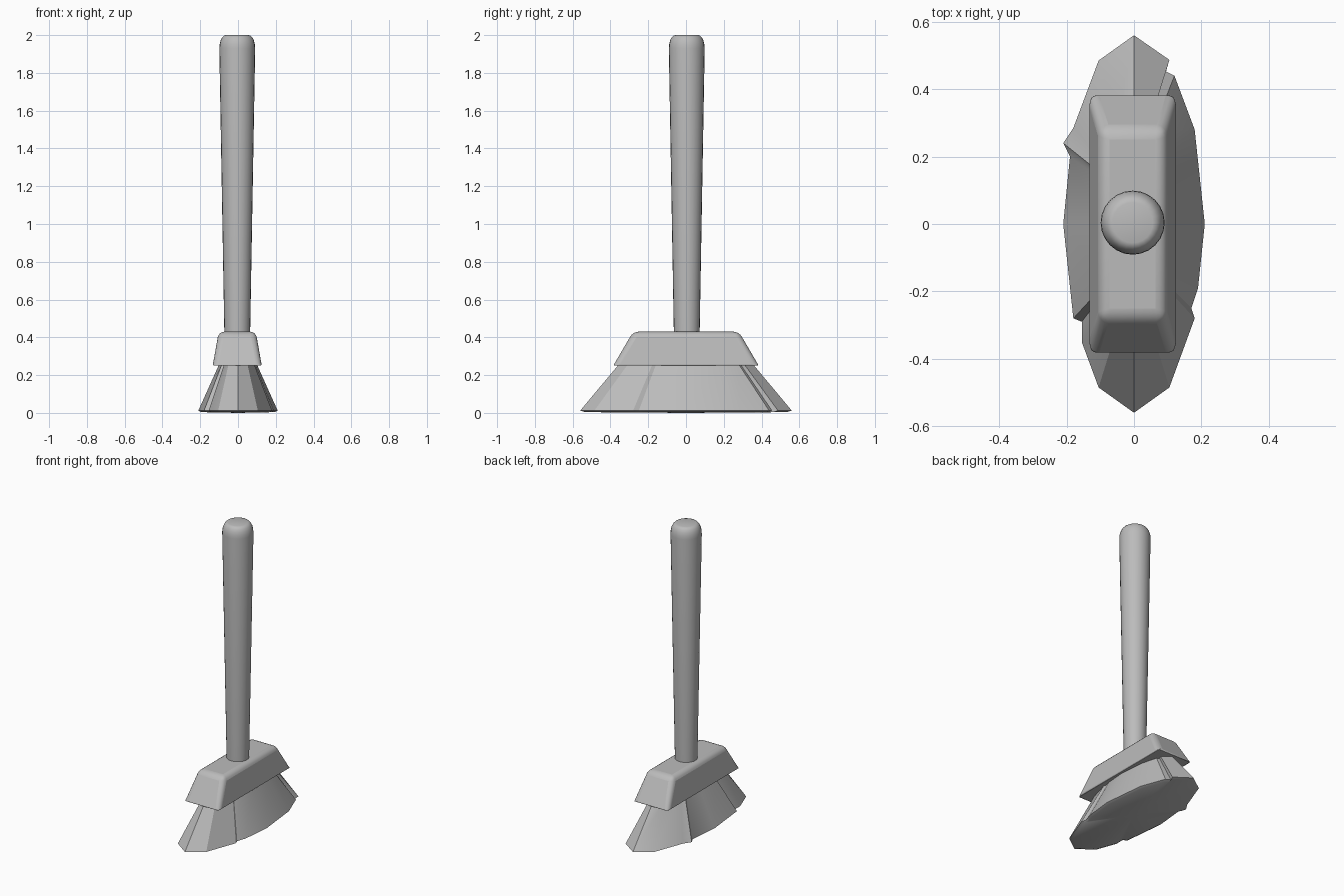
import bpy
import bmesh
from math import cos, sin, pi, radians

default = bpy.data.objects.get("Cube")
if default:
    bpy.data.objects.remove(default, do_unlink=True)

grey = bpy.data.materials.new("plain grey")
grey.use_nodes = True
grey.diffuse_color = (0.5, 0.5, 0.5, 1)
grey.node_tree.nodes["Principled BSDF"].inputs["Base Color"].default_value = (0.5, 0.5, 0.5, 1)


def loft(name, rings, tip=None):
    """Skin closed rings from bottom to top; the bottom cap may meet at a tip."""
    bm = bmesh.new()
    loops = [[bm.verts.new(p) for p in ring] for ring in rings]
    count = len(loops[0])
    for low, high in zip(loops, loops[1:]):
        for i in range(count):
            j = (i + 1) % count
            bm.faces.new((low[i], low[j], high[j], high[i]))
    bm.faces.new(loops[-1])
    if tip:
        centre = bm.verts.new(tip)
        for i in range(count):
            bm.faces.new((centre, loops[0][(i + 1) % count], loops[0][i]))
    else:
        bm.faces.new(loops[0][::-1])
    bmesh.ops.recalc_face_normals(bm, faces=bm.faces)
    mesh = bpy.data.meshes.new(name)
    bm.to_mesh(mesh)
    bm.free()
    mesh.materials.append(grey)
    obj = bpy.data.objects.new(name, mesh)
    bpy.context.collection.objects.link(obj)
    return obj


def smooth(obj, angle):
    bpy.ops.object.select_all(action="DESELECT")
    obj.select_set(True)
    bpy.context.view_layer.objects.active = obj
    bpy.ops.object.shade_smooth_by_angle(angle=radians(angle))


# Handle: tapered round stick with a domed end
def circle(r, z, sides=24):
    return [(r * cos(2 * pi * i / sides) - 0.004, r * sin(2 * pi * i / sides) + 0.004, z)
            for i in range(sides)]


dome = [(0.06 + 0.035 * cos(a * pi / 10), 1.93 + 0.07 * sin(a * pi / 10)) for a in range(6)]
handle = loft("handle", [circle(r, z) for r, z in [(0.067, 0.35)] + dome])
smooth(handle, 40)


# Head block: tapered box with rounded edges, tighter along the base
def rectangle(x, y, z):
    return [(sx * x - 0.004, sy * y, z) for sx, sy in ((-1, -1), (1, -1), (1, 1), (-1, 1))]


block = loft("head_block", [rectangle(0.13, 0.385, 0.25), rectangle(0.098, 0.28, 0.43)])
weights = block.data.attributes.new("bevel_weight_edge", "FLOAT", "EDGE")
for edge in block.data.edges:
    base = all(block.data.vertices[v].co.z < 0.3 for v in edge.vertices)
    weights.data[edge.index].value = 0.3 if base else 1.0
bevel = block.modifiers.new("rounded edges", "BEVEL")
bevel.limit_method = "WEIGHT"
bevel.width = 0.03
bevel.segments = 4
smooth(block, 40)

# Bristles: flared skirt with a few folds, and a slightly bulging underside
outline = [(0, 0.56), (-0.105, 0.485), (-0.18, 0.285), (-0.21, 0.24), (-0.19, 0.2),
           (-0.21, 0), (-0.18, -0.28), (-0.155, -0.29), (-0.155, -0.35),
           (-0.105, -0.485), (0, -0.56), (0.105, -0.485), (0.18, -0.28),
           (0.17, -0.25), (0.19, -0.19), (0.21, 0), (0.18, 0.28), (0.12, 0.44),
           (0.09, 0.455), (0.105, 0.487)]


def skirt(sx, sy, z):
    return [(x * sx, y * sy, z) for x, y in outline]


bristles = loft("bristles", [skirt(0.93, 0.95, 0.004), skirt(1, 1, 0.012),
                             skirt(0.47, 0.63, 0.26)], tip=(0, 0, 0))
smooth(bristles, 30)
